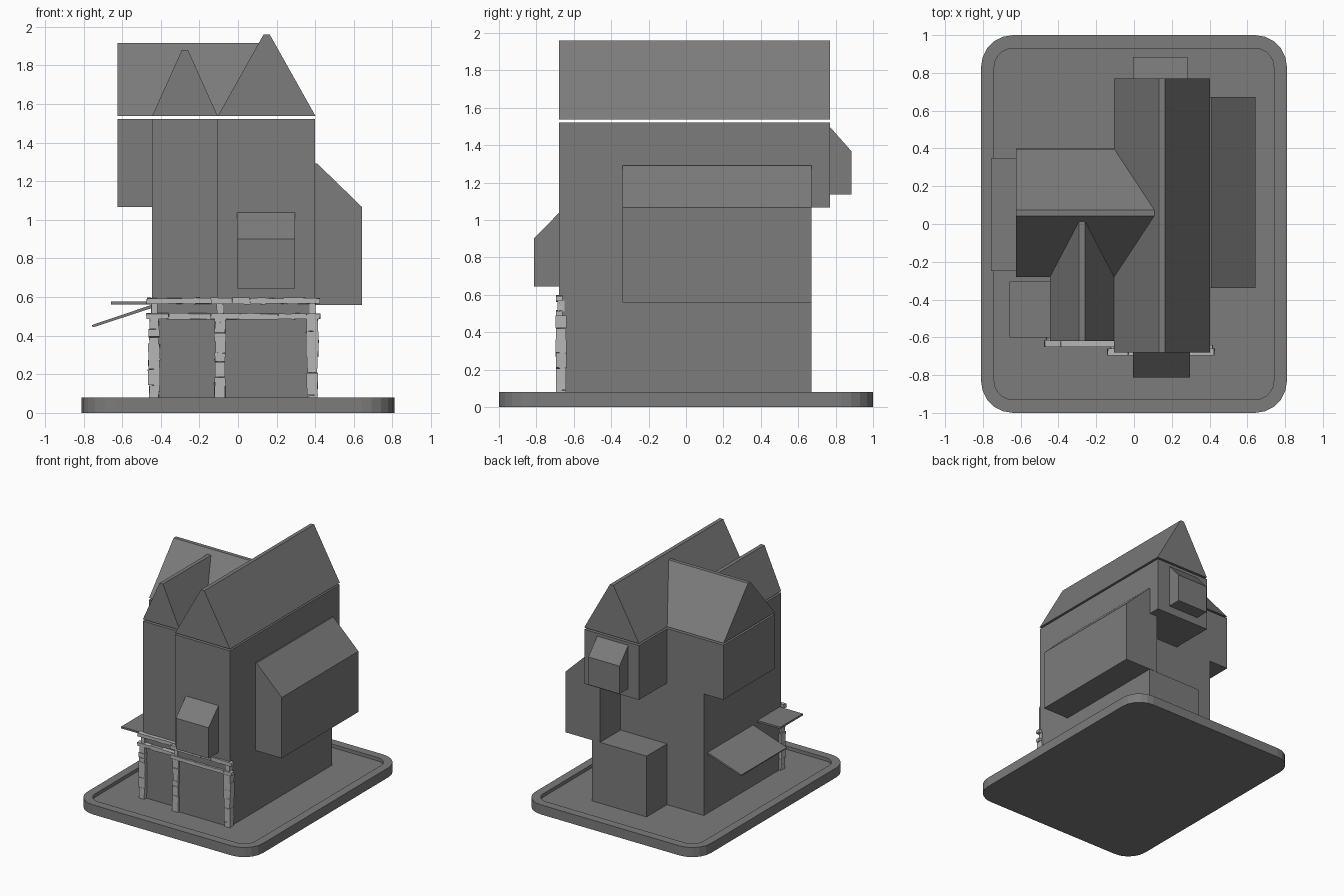
import bpy, bmesh, math, random

if "Cube" in bpy.data.objects:
    bpy.data.objects.remove(bpy.data.objects["Cube"])

random.seed(4)


def material(name, value):
    m = bpy.data.materials.new(name)
    m.diffuse_color = (value, value, value, 1)
    m.use_nodes = True
    m.node_tree.nodes["Principled BSDF"].inputs["Base Color"].default_value = m.diffuse_color
    return m


DARK = material("dark grey", 0.2)
STONE = material("light stone grey", 0.47)


def finish(name, bm, mat):
    bmesh.ops.recalc_face_normals(bm, faces=bm.faces)
    me = bpy.data.meshes.new(name)
    bm.to_mesh(me)
    bm.free()
    me.materials.append(mat)
    ob = bpy.data.objects.new(name, me)
    bpy.context.collection.objects.link(ob)
    return ob


def prism(name, profile, axis, a, b, mat=DARK):
    """Extrude a profile along x (profile is y,z) or along y (profile is x,z)."""
    bm = bmesh.new()

    def ring(t):
        return [bm.verts.new((t, p, q) if axis == "x" else (p, t, q)) for p, q in profile]
    r0, r1 = ring(a), ring(b)
    bm.faces.new(r0)
    bm.faces.new(r1)
    n = len(profile)
    for i in range(n):
        j = (i + 1) % n
        bm.faces.new((r0[i], r0[j], r1[j], r1[i]))
    return finish(name, bm, mat)


def box(name, x0, x1, y0, y1, z0, z1, mat=DARK):
    return prism(name, [(x0, z0), (x1, z0), (x1, z1), (x0, z1)], "y", y0, y1, mat)


def gable(name, axis, lo, hi, top, a, b):
    """Solid roof with a narrow flat ridge."""
    mid, flat = (lo + hi) / 2, 0.016
    prism(name, [(lo, 1.537), (hi, 1.537), (mid + flat, top), (mid - flat, top)], axis, a, b)


# --- base tray with rounded corners and a recessed floor
def rounded(bm, hx, hy, r, z, steps=5):
    verts = []
    for k, (sx, sy) in enumerate([(1, 1), (-1, 1), (-1, -1), (1, -1)]):
        for i in range(steps + 1):
            t = math.pi / 2 * (k + i / steps)
            verts.append(bm.verts.new((sx * (hx - r) + r * math.cos(t),
                                       sy * (hy - r) + r * math.sin(t), z)))
    return verts


bm = bmesh.new()
rings = [rounded(bm, 0.81, 1.0, 0.17, 0.0), rounded(bm, 0.81, 1.0, 0.17, 0.08),
         rounded(bm, 0.74, 0.93, 0.10, 0.08), rounded(bm, 0.74, 0.93, 0.10, 0.052)]
for r0, r1 in zip(rings, rings[1:]):
    for i in range(len(r0)):
        j = (i + 1) % len(r0)
        bm.faces.new((r0[i], r0[j], r1[j], r1[i]))
bm.faces.new(rings[0])
bm.faces.new(rings[-1])
finish("base_tray", bm, DARK)

# --- walls: main house on the right, side house on the left
FLOOR, TOP = 0.05, 1.522
box("main_ground_floor", -0.105, 0.40, -0.68, 0.67, FLOOR, 0.457)
box("main_floor_band", -0.105, 0.40, -0.68, 0.67, 0.457, 0.56)
box("main_middle_floor", -0.105, 0.40, -0.68, 0.40, 0.56, 1.067)
box("main_upper_floor", -0.105, 0.40, -0.68, 0.77, 1.067, TOP)
box("side_ground_floor", -0.445, -0.105, -0.62, 0.40, FLOOR, 0.457)
box("side_walls", -0.445, -0.105, -0.62, 0.40, 0.457, TOP)
box("left_wing_overhang", -0.625, -0.445, -0.28, 0.40, 1.067, TOP)

# --- projecting bays with sloped tops
prism("right_bay", [(0.325, 0.56), (0.642, 0.56), (0.642, 1.067), (0.41, 1.292), (0.325, 1.292)],
      "y", -0.34, 0.672)
prism("front_bay", [(-0.67, 0.645), (-0.812, 0.645), (-0.812, 0.902), (-0.68, 1.037), (-0.67, 1.037)],
      "x", -0.005, 0.296)
prism("back_bay", [(0.76, 1.135), (0.885, 1.135), (0.885, 1.367), (0.77, 1.497), (0.76, 1.497)],
      "x", -0.005, 0.282)

# --- roofs, floating just above the walls
gable("main_roof", "y", -0.105, 0.402, 1.96, -0.68, 0.77)
gable("front_side_roof", "y", -0.445, -0.105, 1.88, -0.62, 0.02)
gable("left_wing_roof", "x", -0.28, 0.398, 1.915, -0.625, 0.12)

# --- awnings on the left wall
prism("sloped_awning", [(-0.44, 0.545), (-0.752, 0.443), (-0.757, 0.455), (-0.44, 0.562)],
      "y", -0.25, 0.35)
box("flat_awning", -0.658, -0.44, -0.602, -0.305, 0.562, 0.577)


# --- stone front: piers of stacked blocks and two rows of beams
def add_block(bm, x0, x1, y0, y1, z0, z1, jitter=0.004):
    res = bmesh.ops.create_cube(bm, size=1)
    for v in res["verts"]:
        v.co = ((x0 + x1) / 2 + v.co.x * (x1 - x0), (y0 + y1) / 2 + v.co.y * (y1 - y0),
                (z0 + z1) / 2 + v.co.z * (z1 - z0))
        for k in (0, 2):
            v.co[k] += random.uniform(-jitter, jitter)


def pier(name, x, y):
    bm = bmesh.new()
    z = FLOOR
    while z < 0.48:
        h = min(random.uniform(0.035, 0.09), 0.487 - z)
        w = random.uniform(0.024, 0.031)
        d = random.uniform(0.026, 0.030)
        add_block(bm, x - w, x + w, y - d, y + d, z, z + h, 0.003)
        z += h
    # short post between the beams
    add_block(bm, x - 0.016, x + 0.016, y - 0.018, y + 0.018, 0.51, 0.57, 0.003)
    finish(name, bm, STONE)


def beam(name, x0, x1, y, z):
    bm = bmesh.new()
    x = x0
    while x < x1 - 0.005:
        end = x + random.uniform(0.06, 0.15)
        if end > x1 - 0.05:
            end = x1
        add_block(bm, x, end, y - 0.018, y + 0.018, z - 0.015, z + 0.015, 0.003)
        x = end
    finish(name, bm, STONE)


pier("left_pier", -0.435, -0.622)
pier("middle_pier", -0.093, -0.668)
pier("right_pier", 0.385, -0.668)
for level, z in (("lower", 0.5), ("upper", 0.58)):
    beam(level + "_side_beam", -0.473, -0.105, -0.633, z)
    beam(level + "_main_beam", -0.14, 0.425, -0.677, z)
